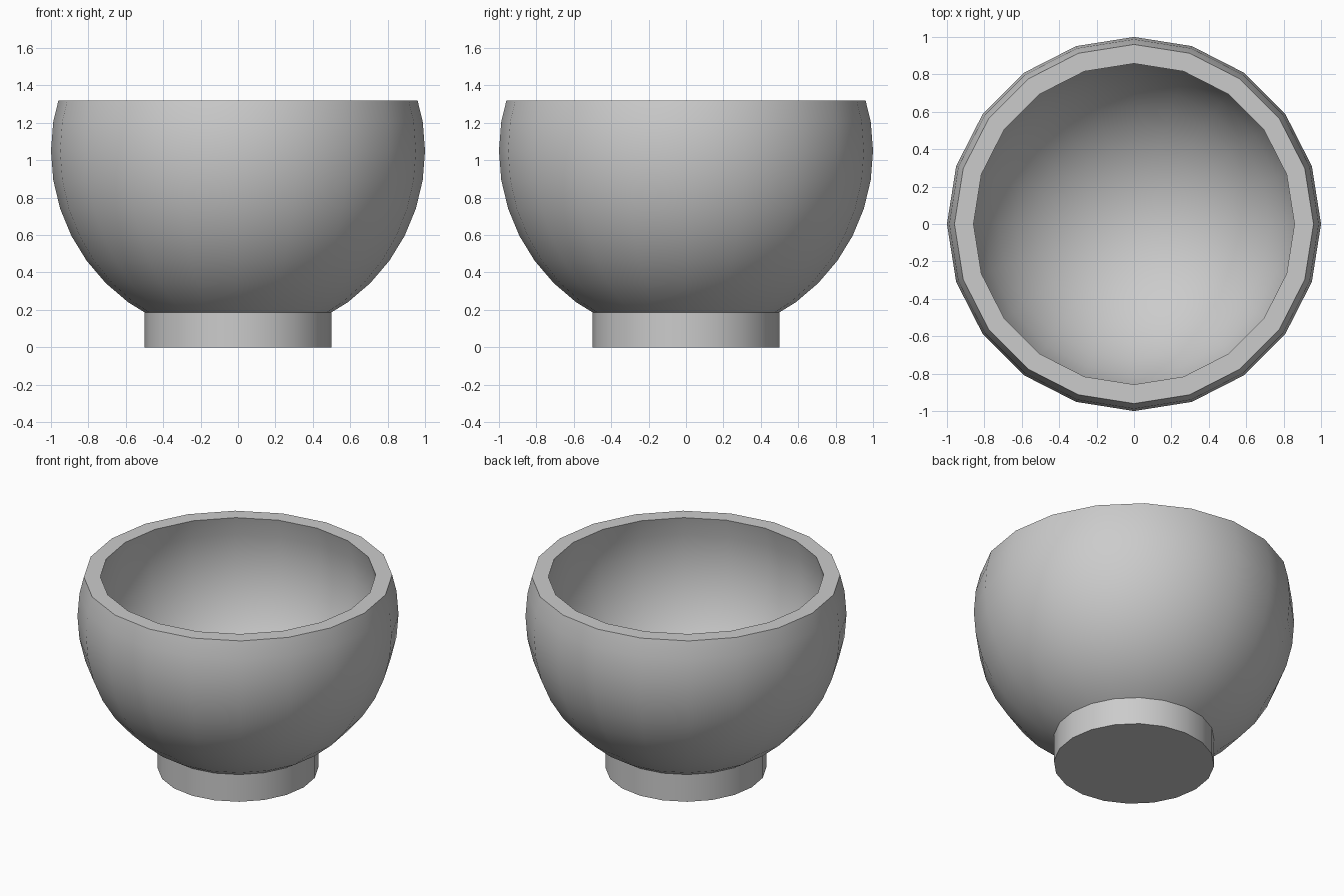
import bpy, bmesh, math

if "Cube" in bpy.data.objects:
    bpy.data.objects.remove(bpy.data.objects["Cube"])

SIDES = 20
CENTRE_Z, RIM_Z, FOOT_R = 1.05, 1.32, 0.5


def arc(radius, first, last):
    """Sphere profile points in 9 degree steps, from step first to step last."""
    pts = []
    for i in range(first, last + 1):
        a = math.radians(9 * i)
        pts.append((radius * math.cos(a), CENTRE_Z + radius * math.sin(a)))
    return pts


def lathe(name, profile):
    bm = bmesh.new()
    verts = [bm.verts.new((r, 0, z)) for r, z in profile]
    edges = [bm.edges.new(pair) for pair in zip(verts, verts[1:])]
    bmesh.ops.spin(bm, geom=verts + edges, cent=(0, 0, 0), axis=(0, 0, 1),
                   angle=2 * math.pi, steps=SIDES)
    bmesh.ops.remove_doubles(bm, verts=bm.verts, dist=0.0005)
    bmesh.ops.recalc_face_normals(bm, faces=bm.faces)
    mesh = bpy.data.meshes.new(name)
    bm.to_mesh(mesh)
    bm.free()
    obj = bpy.data.objects.new(name, mesh)
    bpy.context.collection.objects.link(obj)
    bpy.context.view_layer.objects.active = obj
    obj.select_set(True)
    bpy.ops.object.shade_smooth_by_angle(angle=math.radians(30))
    return obj


# Round foot, rising into the outer sphere
foot = [(0, 0), (FOOT_R, 0), (FOOT_R, 0.187)]
# Outer wall up to the flat rim
outer = arc(1.0, -6, 1) + [(0.96, RIM_Z)]
# Hollow inside, from the rim down to the bottom pole
inner = [(0.858, RIM_Z)] + arc(0.9, -10, 1)[::-1]
inner[-1] = (0, CENTRE_Z - 0.9)

lathe("bowl", foot + outer + inner)
